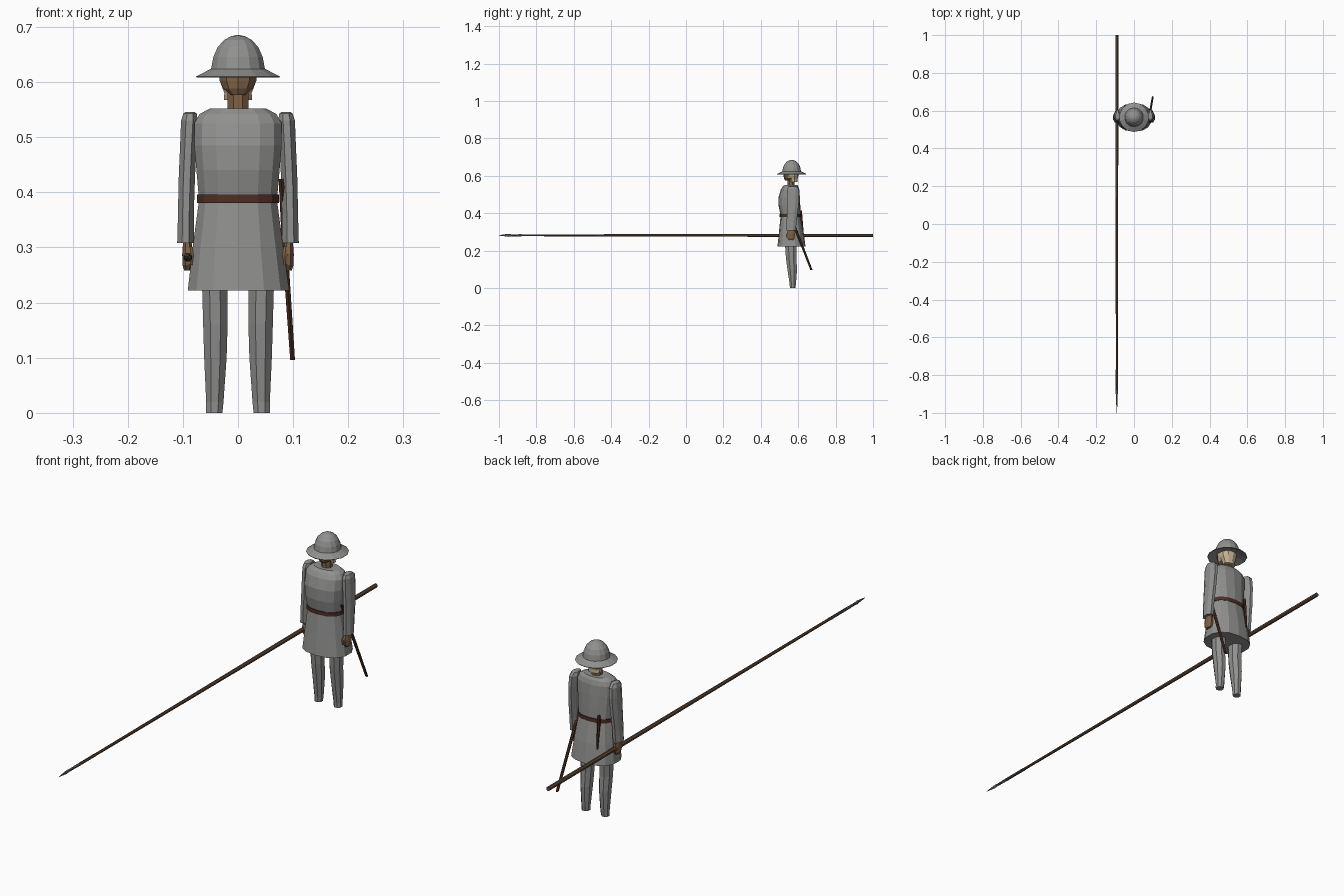
import bpy, bmesh, math


def material(name, r, g, b):
    m = bpy.data.materials.new(name)
    m.diffuse_color = (r, g, b, 1)
    return m


GREY = material("grey cloth", 0.28, 0.28, 0.275)
SKIN = material("skin brown", 0.21, 0.12, 0.06)
HAIR = material("pale hair", 0.55, 0.43, 0.29)
LEATHER = material("dark leather", 0.075, 0.028, 0.018)
WOOD = material("pole wood", 0.12, 0.07, 0.04)
STEEL = material("steel", 0.15, 0.15, 0.155)


def loft(name, rings, n, mat, axis="z", power=1.0):
    """Skin closed rings (cx, cy, cz, half width, half depth) into a solid."""
    bm = bmesh.new()
    loops = []
    for cx, cy, cz, a, b in rings:
        loop = []
        for i in range(n):
            t = 2 * math.pi * (i + 0.5) / n
            c, s = math.cos(t), math.sin(t)
            u = a * math.copysign(abs(c) ** power, c)
            v = b * math.copysign(abs(s) ** power, s)
            p = (cx + u, cy + v, cz) if axis == "z" else (cx + u, cy, cz + v)
            loop.append(bm.verts.new(p))
        loops.append(loop)
    for l0, l1 in zip(loops, loops[1:]):
        for i in range(n):
            j = (i + 1) % n
            bm.faces.new((l0[i], l0[j], l1[j], l1[i]))
    bm.faces.new(loops[0][::-1])
    bm.faces.new(loops[-1])
    bmesh.ops.recalc_face_normals(bm, faces=bm.faces)
    me = bpy.data.meshes.new(name)
    bm.to_mesh(me)
    bm.free()
    me.materials.append(mat)
    ob = bpy.data.objects.new(name, me)
    bpy.context.collection.objects.link(ob)
    return ob


def pair(name, rings, n, mat):
    """The same part on both sides of the body."""
    for side, s in (("left", 1), ("right", -1)):
        loft(side + "_" + name, [(s * x, y, z, a, b) for x, y, z, a, b in rings], n, mat)


# coat: flared skirt, waist, full chest, sloped shoulders
loft("coat", [(0.001, 0.564, 0.222, 0.094, 0.075),
              (0, 0.563, 0.30, 0.084, 0.066),
              (0, 0.559, 0.38, 0.073, 0.054),
              (0, 0.558, 0.395, 0.073, 0.054),
              (0, 0.553, 0.44, 0.077, 0.058),
              (0, 0.552, 0.485, 0.081, 0.057),
              (0, 0.556, 0.525, 0.081, 0.050),
              (0, 0.559, 0.542, 0.071, 0.042),
              (0, 0.561, 0.552, 0.052, 0.033)], 14, GREY, power=0.85)
loft("belt", [(0, 0.558, 0.381, 0.076, 0.057),
              (0, 0.558, 0.396, 0.076, 0.057)], 14, LEATHER, power=0.85)

# legs
pair("leg", [(0.043, 0.570, 0.0, 0.016, 0.016),
             (0.042, 0.571, 0.02, 0.017, 0.018),
             (0.041, 0.568, 0.10, 0.022, 0.028),
             (0.041, 0.562, 0.16, 0.024, 0.030),
             (0.042, 0.561, 0.23, 0.025, 0.034),
             (0.042, 0.561, 0.26, 0.024, 0.034)], 8, GREY)

# sleeves and hands
pair("sleeve", [(0.095, 0.562, 0.308, 0.0165, 0.027),
                (0.0945, 0.565, 0.36, 0.0155, 0.029),
                (0.093, 0.570, 0.42, 0.016, 0.032),
                (0.090, 0.573, 0.49, 0.016, 0.035),
                (0.088, 0.572, 0.53, 0.0165, 0.033),
                (0.087, 0.570, 0.543, 0.013, 0.022),
                (0.087, 0.570, 0.546, 0.008, 0.012)], 8, GREY)
pair("hand", [(0.091, 0.562, 0.258, 0.007, 0.014),
              (0.091, 0.561, 0.268, 0.0105, 0.021),
              (0.091, 0.561, 0.288, 0.011, 0.024),
              (0.092, 0.562, 0.312, 0.008, 0.017)], 8, SKIN)
pair("thumb", [(0.086, 0.541, 0.268, 0.004, 0.004),
               (0.085, 0.540, 0.285, 0.005, 0.005),
               (0.087, 0.548, 0.302, 0.005, 0.005)], 6, SKIN)

# neck, head and hair
loft("neck", [(0, 0.562, 0.545, 0.021, 0.021),
              (0, 0.562, 0.60, 0.020, 0.020)], 8, SKIN)
head = loft("head", [(0, 0.545, 0.576, 0.013, 0.016),
                     (0, 0.554, 0.588, 0.028, 0.031),
                     (0, 0.559, 0.602, 0.035, 0.037),
                     (0, 0.561, 0.625, 0.038, 0.039)], 10, SKIN)
head.data.materials.append(HAIR)
for f in head.data.polygons:
    f.material_index = int(f.center.y > 0.55 and len(f.vertices) == 4)
loft("hair", [(0, 0.575, 0.567, 0.027, 0.021),
              (0, 0.572, 0.580, 0.026, 0.024),
              (0, 0.570, 0.600, 0.034, 0.031),
              (0, 0.568, 0.622, 0.036, 0.034)], 10, HAIR)

# brimmed hat
loft("hat", [(0, 0.565, z, r, r) for z, r in
             ((0.618, 0.046), (0.608, 0.077), (0.610, 0.078), (0.618, 0.062),
              (0.624, 0.050), (0.645, 0.046), (0.663, 0.038), (0.676, 0.026),
              (0.683, 0.013), (0.685, 0.003))], 14, GREY)

# sword on the left hip, dagger at the back
loft("sword", [(0.099, 0.671, 0.096, 0.005, 0.006),
               (0.085, 0.592, 0.300, 0.006, 0.007),
               (0.080, 0.553, 0.400, 0.006, 0.007),
               (0.078, 0.543, 0.424, 0.005, 0.006)], 6, LEATHER)
loft("dagger", [(-0.046, 0.626, 0.285, 0.003, 0.004),
                (-0.046, 0.617, 0.375, 0.006, 0.006),
                (-0.046, 0.614, 0.415, 0.005, 0.006)], 6, LEATHER)

# long pole with a flat steel point
X, Z = -0.091, 0.282
loft("pole", [(X, 1.0, Z, 0.0085, 0.0085), (X, 0.4, Z, 0.0085, 0.0085),
              (X, -0.3, Z, 0.0065, 0.0065), (X, -0.93, Z, 0.005, 0.005)], 8, WOOD, "y")
loft("pole_point", [(X, -0.88, Z, 0.006, 0.006), (X, -0.93, Z, 0.004, 0.005),
                    (X, -0.95, Z, 0.004, 0.008), (X, -1.0, Z, 0.0006, 0.001)], 6, STEEL, "y")
for s in (-1, 1):
    loft("pole_side_strap", [(X + s * 0.0055, -0.77, Z, 0.0015, 0.003),
                             (X + s * 0.005, -0.9, Z, 0.0015, 0.003)], 4, STEEL, "y")
